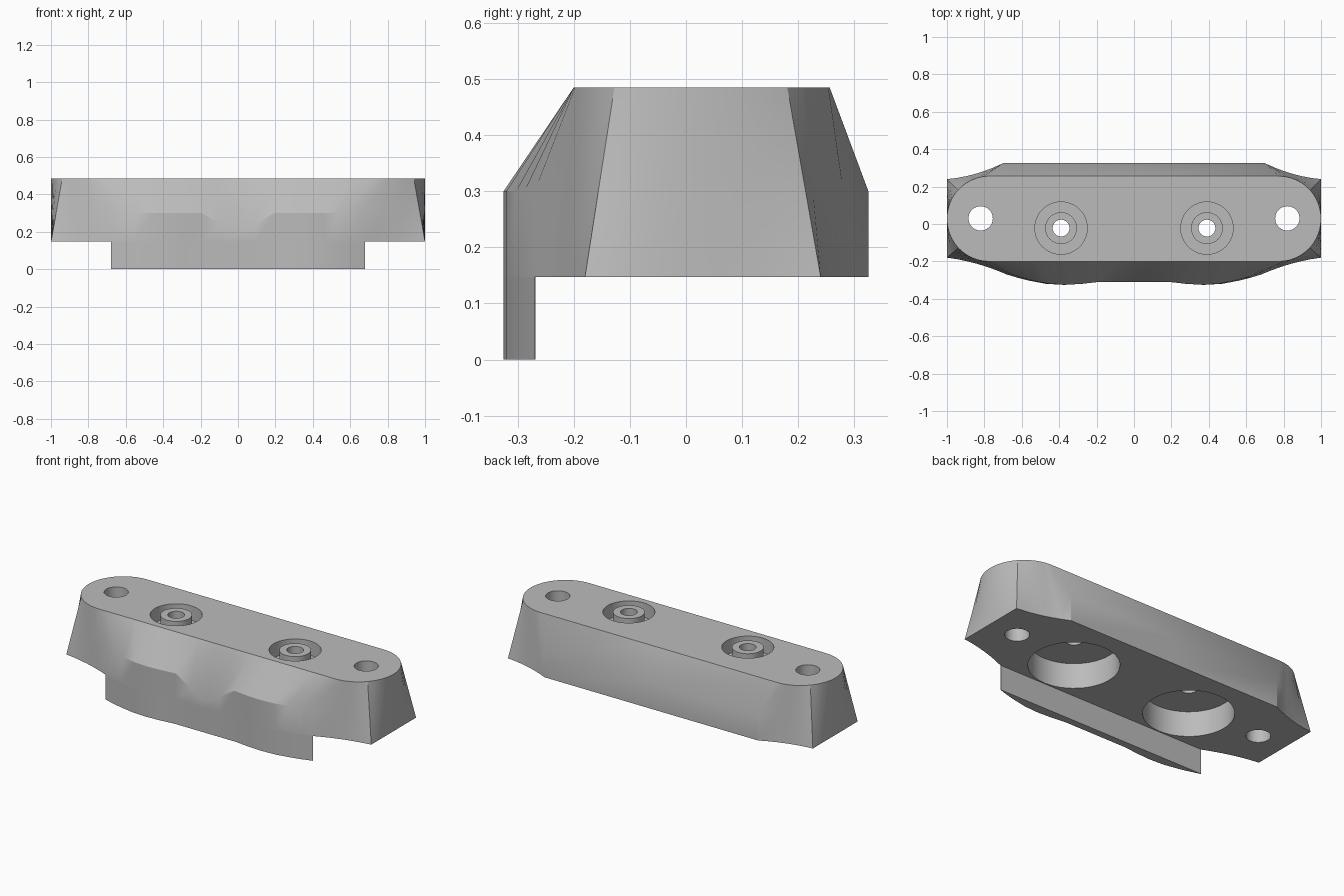
import bpy, bmesh, math

cube = bpy.data.objects.get("Cube")
if cube:
    bpy.data.objects.remove(cube)

grey = bpy.data.materials.new("light grey")
grey.use_nodes = True
grey.diffuse_color = (0.5, 0.5, 0.5, 1)
grey.node_tree.nodes["Principled BSDF"].inputs["Base Color"].default_value = (0.5, 0.5, 0.5, 1)

FLOOR, WAIST, TOP = 0.147, 0.30, 0.485


def loft(name, loops):
    """Skin a stack of matching closed loops and cap both ends."""
    bm = bmesh.new()
    rows = [[bm.verts.new(p) for p in loop] for loop in loops]
    n = len(rows[0])
    for low, high in zip(rows, rows[1:]):
        for i in range(n):
            j = (i + 1) % n
            bm.faces.new((low[i], low[j], high[j], high[i]))
    bm.faces.new(rows[0][::-1])
    bm.faces.new(rows[-1])
    bmesh.ops.recalc_face_normals(bm, faces=bm.faces)
    mesh = bpy.data.meshes.new(name)
    bm.to_mesh(mesh)
    bm.free()
    mesh.materials.append(grey)
    obj = bpy.data.objects.new(name, mesh)
    bpy.context.collection.objects.link(obj)
    return obj


def cylinder(name, x, y, r, z0, z1):
    ring = [(x + r * math.cos(a), y + r * math.sin(a))
            for a in (math.tau * i / 48 for i in range(48))]
    return loft(name, [[(*p, z) for p in ring] for z in (z0, z1)])


def activate(obj):
    bpy.ops.object.select_all(action='DESELECT')
    obj.select_set(True)
    bpy.context.view_layer.objects.active = obj


def cut(obj, cutter):
    cutter.hide_render = True
    mod = obj.modifiers.new("cut", 'BOOLEAN')
    mod.operation, mod.solver, mod.object = 'DIFFERENCE', 'EXACT', cutter
    activate(obj)
    bpy.ops.object.modifier_apply(modifier=mod.name)
    bpy.data.objects.remove(cutter)


def smooth(obj):
    activate(obj)
    bpy.ops.object.shade_smooth_by_angle(angle=math.radians(28))


def mirrored(half):
    """Complete a loop running from the front centre to the back centre."""
    return half + [(-x, y, z) for x, y, z in half[-2:0:-1]]


# Wavy front wall, from the centre outwards
front = [(0, -.31), (.1, -.31), (.2, -.31), (.29, -.32), (.38, -.325),
         (.47, -.32), (.56, -.303), (.62, -.288), (.68, -.27)]

# Body: tapered shell with rounded ends on top and square ends below
low, mid, high = [], [], []
for x, y in front:
    low.append((x, y, FLOOR))
    mid.append((x * .96, y, WAIST - max(0, .2 - x) * .6))
    high.append((x * .775 / .68, -.2, TOP))


def end_point(x, y, degrees):
    a = math.radians(degrees)
    tx, ty = .775 + .225 * math.cos(a), .028 + .228 * math.sin(a)
    t = (WAIST - FLOOR) / (TOP - FLOOR)
    low.append((x, y, FLOOR))
    mid.append((x + (tx - x) * t, y + (ty - y) * t, WAIST))
    high.append((tx, ty, TOP))


STEPS = 6
for i in range(1, STEPS + 1):      # hollow front flank
    t = i / STEPS
    end_point(.68 + .32 * t, -.27 + .09 * t + .05 * t * (1 - t), -90 + 47 * t)
for i in range(1, 2 * STEPS):      # flat foot to round top
    t = i / (2 * STEPS)
    end_point(1, -.18 + .42 * t, -43 + 85 * t)
for i in range(STEPS):             # hollow back flank
    t = i / STEPS
    end_point(1 - .3 * t, .24 + .085 * t - .06 * t * (1 - t), 42 + 48 * t)
for x, tx in ((.7, .775), (0, 0)):  # straight back
    low.append((x, .325, FLOOR))
    mid.append((x, .325, WAIST))
    high.append((tx, .256, TOP))

body = loft("body", [mirrored(loop) for loop in (low, mid, high)])
activate(body)

# Bolt holes, underside bores and top recesses
for side in (-1, 1):
    cut(body, cylinder("bolt_cutter", side * .82, .03, .065, 0, 1))
    x, y = side * .39, -.022
    cut(body, cylinder("bore_cutter", x, y, .24, 0, .295))
    cut(body, cylinder("recess_cutter", x, y, .14, .4, 1))
    cut(body, cylinder("pin_cutter", x, y, .045, .2, 1))
    boss = cylinder("left_boss" if side > 0 else "right_boss", x, y, .085, .395, TOP)
    cut(boss, cylinder("pin_cutter", x, y, .045, 0, 1))
    smooth(boss)
smooth(body)

# Skirt hanging below the front wall
outline = front + [(.68, -.268), (0, -.268)]
skirt = loft("front_skirt", [mirrored([(x, y, z) for x, y in outline])
                             for z in (0, FLOOR)])
smooth(skirt)
